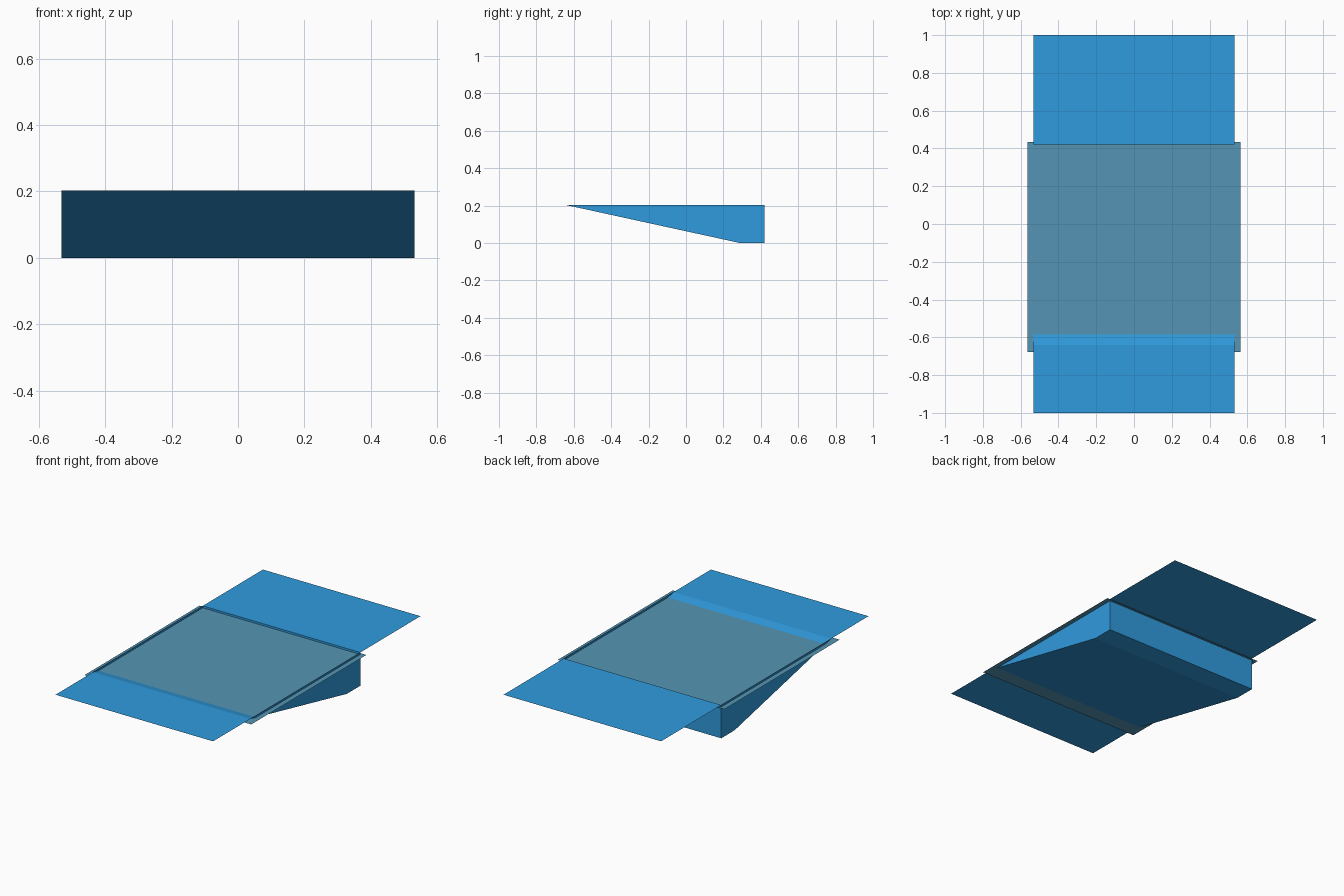
import bpy

if "Cube" in bpy.data.objects:
    bpy.data.objects.remove(bpy.data.objects["Cube"])

HALF_W = 0.532   # half width of the deck and pit
TOP = 0.203      # deck height


def material(name, rgb):
    m = bpy.data.materials.new(name)
    m.diffuse_color = (*rgb, 1.0)
    m.use_nodes = True
    m.node_tree.nodes["Principled BSDF"].inputs["Base Color"].default_value = m.diffuse_color
    return m


def mesh_object(name, verts, faces, mat):
    me = bpy.data.meshes.new(name)
    me.from_pydata(verts, [], faces)
    me.materials.append(mat)
    ob = bpy.data.objects.new(name, me)
    bpy.context.collection.objects.link(ob)
    return ob


def sheet(name, profile, mat):
    """Sweep a (y, z) line across the width as a thin open surface."""
    n = len(profile)
    verts = [(x, y, z) for x in (-HALF_W, HALF_W) for y, z in profile]
    faces = [(i, i + n, i + n + 1, i + 1) for i in range(n - 1)]
    return mesh_object(name, verts, faces, mat)


blue = material("bright blue", (0.030, 0.330, 0.730))
teal = material("grey teal", (0.089, 0.300, 0.460))

# Flat decks in front of and behind the pit
sheet("front_deck", [(-1.0, TOP), (-0.64, TOP)], blue)
sheet("back_deck", [(0.42, TOP), (1.0, TOP)], blue)

# Open pit: sloping ramp, short floor, upright back wall
pit = [(-0.64, TOP), (0.29, 0.0), (0.42, 0.0), (0.42, TOP)]
sheet("pit_ramp", pit, blue)

# Side walls closing the pit, facing inward
for side, label in ((-1, "left"), (1, "right")):
    verts = [(side * HALF_W, y, z) for y, z in pit]
    order = (0, 1, 2, 3) if side < 0 else (3, 2, 1, 0)
    mesh_object(label + "_pit_wall", verts, [order], blue)

# Surface lying just below the rim and poking past the walls
Z = 0.191
mesh_object("water_surface",
            [(-0.563, -0.677, Z), (0.563, -0.677, Z), (0.563, 0.434, Z), (-0.563, 0.434, Z)],
            [(0, 1, 2, 3)], teal)
